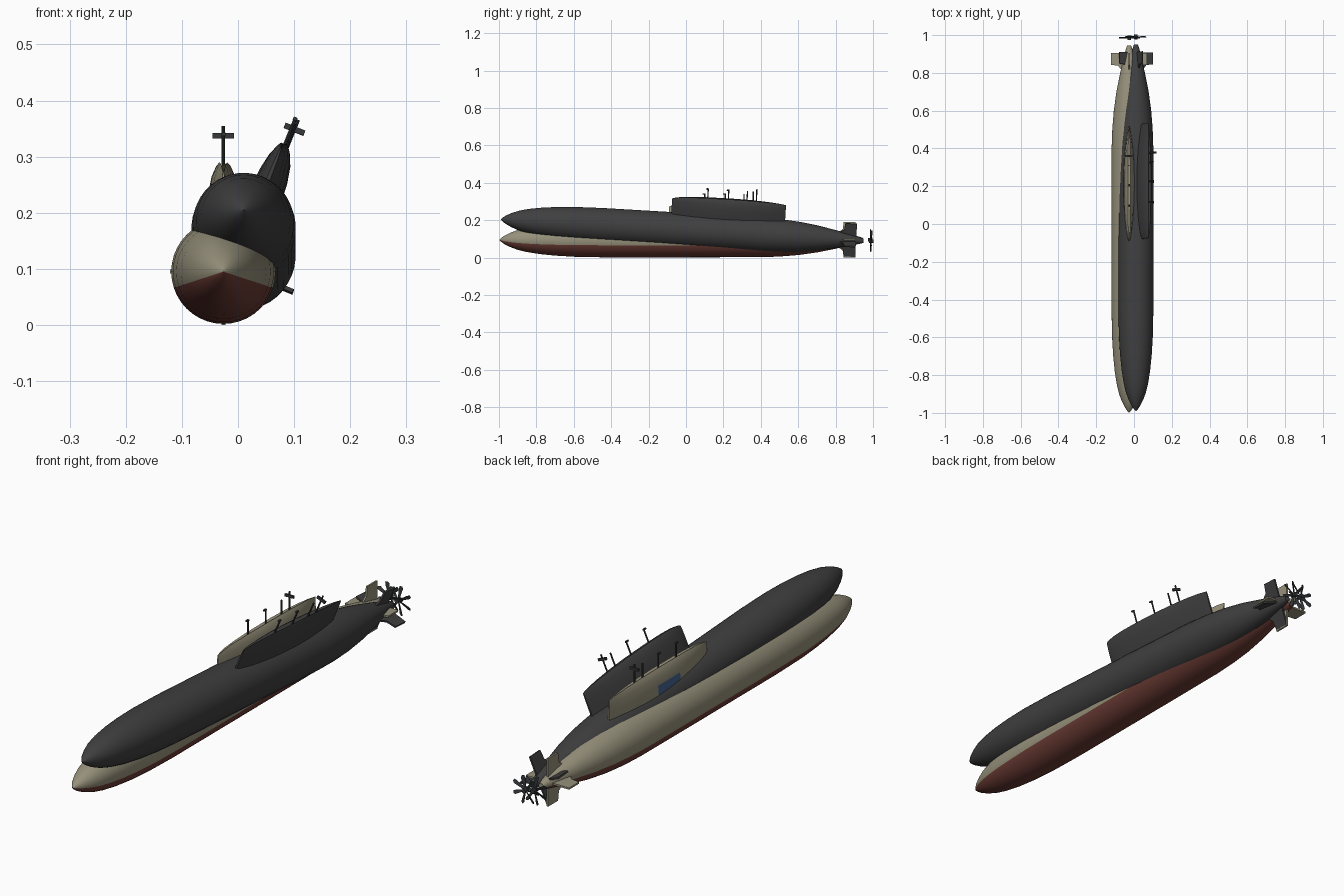
import bpy, bmesh, math
from mathutils import Matrix, Vector

if "Cube" in bpy.data.objects:
    bpy.data.objects.remove(bpy.data.objects["Cube"])


def material(name, rgb):
    m = bpy.data.materials.new(name)
    m.diffuse_color = (*rgb, 1)
    m.use_nodes = True
    m.node_tree.nodes["Principled BSDF"].inputs["Base Color"].default_value = m.diffuse_color
    return m


BEIGE = material("beige paint", (0.31, 0.285, 0.20))
RED = material("dull red paint", (0.15, 0.045, 0.035))
DARK = material("dark grey paint", (0.05, 0.05, 0.05))
BLUE = material("blue panel", (0.06, 0.13, 0.28))
METAL = material("dark metal", (0.035, 0.038, 0.04))


def finish(bm, name, mats, matrix, smooth=True):
    bmesh.ops.recalc_face_normals(bm, faces=bm.faces)
    me = bpy.data.meshes.new(name)
    bm.to_mesh(me)
    bm.free()
    ob = bpy.data.objects.new(name, me)
    bpy.context.collection.objects.link(ob)
    for m in mats:
        me.materials.append(m)
    ob.matrix_world = matrix
    if smooth:
        bpy.ops.object.select_all(action='DESELECT')
        ob.select_set(True)
        bpy.context.view_layer.objects.active = ob
        bpy.ops.object.shade_smooth_by_angle(angle=math.radians(35))
    return ob


def loft(bm, rings):
    """Skin closed rings of equal length and cap both ends."""
    loops = [[bm.verts.new(p) for p in r] for r in rings]
    n = len(loops[0])
    for a, b in zip(loops, loops[1:]):
        for i in range(n):
            j = (i + 1) % n
            bm.faces.new((a[i], a[j], b[j], b[i]))
    bm.faces.new(loops[0])
    bm.faces.new(loops[-1])


def box(bm, center, size):
    bmesh.ops.create_cube(bm, size=1, matrix=Matrix.Translation(center) @ Matrix.Diagonal((*size, 1)))


def rod(bm, radius, p, depth, axis_y=False, seg=10):
    rot = Matrix.Rotation(math.pi / 2, 4, 'X') if axis_y else Matrix.Identity(4)
    bmesh.ops.create_cone(bm, cap_ends=True, segments=seg, radius1=radius, radius2=radius,
                          depth=depth, matrix=Matrix.Translation(p) @ rot)


# Hull outline as (distance along y, radius)
HULL = [(-0.998, 0.001), (-0.99, 0.009), (-0.97, 0.023), (-0.94, 0.038), (-0.9, 0.053), (-0.85, 0.065),
        (-0.78, 0.076), (-0.7, 0.084), (-0.6, 0.090), (-0.45, 0.093), (0.0, 0.093), (0.4, 0.0925),
        (0.5, 0.089), (0.6, 0.081), (0.7, 0.067), (0.8, 0.047), (0.87, 0.031), (0.92, 0.019), (0.945, 0.011)]
# Sail plan as (y, width factor, drop of the top edge)
SAIL = [(-0.09, 0.12, 0.017), (-0.075, 0.3, 0.012), (-0.04, 0.52, 0.006), (0.02, 0.75, 0.002),
        (0.11, 0.94, 0), (0.18, 1, 0), (0.25, 1, 0), (0.34, 0.88, 0.002), (0.42, 0.64, 0.006),
        (0.48, 0.36, 0.011), (0.52, 0.12, 0.017)]
# Sail section as (height, half width)
LEVELS = [(0.04, 0.031), (0.10, 0.030), (0.14, 0.027), (0.17, 0.021), (0.188, 0.013), (0.195, 0.007)]


def submarine(tag, M, top, bottom, panel):
    # Hull, with the lower paint below a fixed angle
    bm = bmesh.new()
    n = 40
    loft(bm, [[(r * math.cos(2 * math.pi * i / n), y, r * math.sin(2 * math.pi * i / n))
               for i in range(n)] for y, r in HULL])
    for f in bm.faces:
        c = f.calc_center_median()
        if len(f.verts) == 4 and math.atan2(c.z, abs(c.x)) < math.radians(-18):
            f.material_index = 1
    finish(bm, tag + "_hull", [top, bottom], M)

    # Sail: lens-shaped plan that narrows to an arched top
    bm = bmesh.new()
    rings = []
    for z, w in LEVELS:
        def side(s):
            return [(s * w * k, y, z - d * z / 0.195) for y, k, d in SAIL]
        rings.append(side(1) + side(-1)[::-1])
    loft(bm, rings)
    if panel:
        for f in bm.faces:
            c = f.calc_center_median()
            if c.x < -0.02 and 0.11 < c.y < 0.25 and 0.1 < c.z < 0.14:
                f.material_index = 1
    finish(bm, tag + "_sail", [top, BLUE], M)

    # Masts, the aft one with a cross bar
    bm = bmesh.new()
    for y, h in ((0.10, 0.245), (0.21, 0.248), (0.31, 0.245), (0.36, 0.26)):
        rod(bm, 0.0032, (0, y, (h + 0.17) / 2), h - 0.17)
    for y in (0.10, 0.21):
        box(bm, (0, y - 0.004, 0.245), (0.007, 0.014, 0.006))
    box(bm, (0, 0.36, 0.242), (0.038, 0.008, 0.010))
    finish(bm, tag + "_masts", [METAL], M)

    # Four swept tail fins
    bm = bmesh.new()
    for k in range(4):
        R = Matrix.Rotation(k * math.pi / 2, 4, 'Y')
        outline = [(0.01, 0.80), (0.04, 0.815), (0.058, 0.838), (0.095, 0.843), (0.095, 0.905), (0.01, 0.905)]
        loft(bm, [[R @ Vector((x, y, t)) for x, y in outline] for t in (-0.0035, 0.0035)])
    finish(bm, tag + "_tail_fins", [top], M, False)

    # Propeller: hub and seven pitched blades
    bm = bmesh.new()
    rod(bm, 0.009, (0, 0.986, 0), 0.024, True, 12)
    for k in range(7):
        R = (Matrix.Translation((0, 0.986, 0)) @ Matrix.Rotation(2 * math.pi * k / 7, 4, 'Y')
             @ Matrix.Rotation(math.radians(25), 4, 'X'))
        outline = [(0.004, -0.003), (0.03, -0.006), (0.05, -0.009), (0.058, -0.004),
                   (0.058, 0.005), (0.045, 0.006), (0.004, 0.003)]
        loft(bm, [[R @ Vector((x, t, z)) for x, z in outline] for t in (-0.001, 0.001)])
    finish(bm, tag + "_propeller", [METAL], M, False)


# Level two-tone boat, and a plain dark one pitched up at the bow and rolled
submarine("light_boat", Matrix.Translation((-0.026, 0, 0.095)), BEIGE, RED, True)
submarine("dark_boat", Matrix.Translation((0.01, 0.006, 0.146)) @ Matrix.Rotation(-0.059, 4, 'X')
          @ Matrix.Rotation(math.radians(22), 4, 'Y'), DARK, DARK, False)
